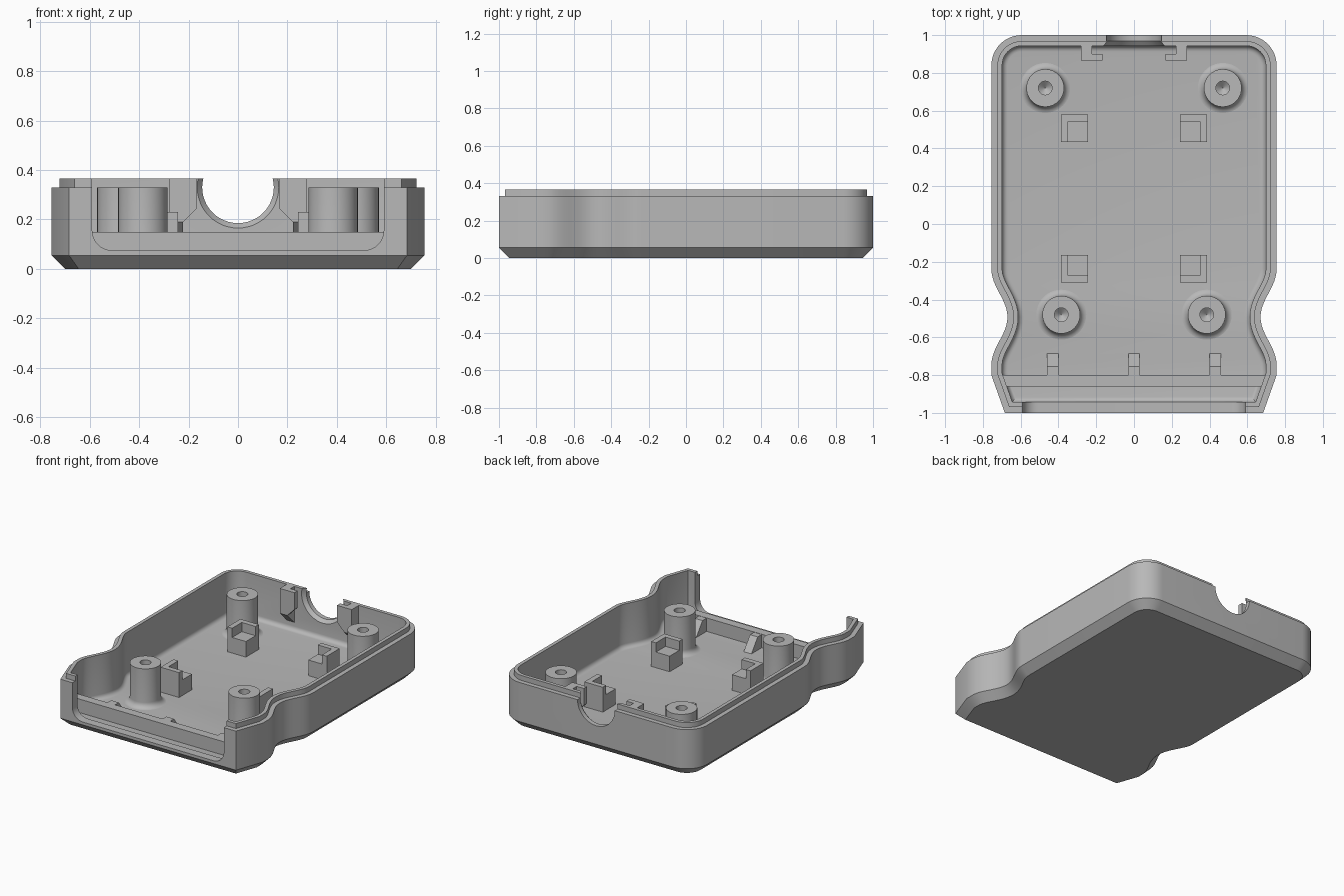
import bpy, bmesh, math
from mathutils import Vector

cube = bpy.data.objects.get("Cube")
if cube:
    bpy.data.objects.remove(cube, do_unlink=True)

grey = bpy.data.materials.new("plain_grey")
grey.use_nodes = True
colour = (0.48, 0.48, 0.48, 1)
grey.diffuse_color = colour
grey.node_tree.nodes["Principled BSDF"].inputs["Base Color"].default_value = colour

FLOOR, STEP, RIM = 0.055, 0.33, 0.365


def finish(name, bm):
    bmesh.ops.recalc_face_normals(bm, faces=bm.faces)
    mesh = bpy.data.meshes.new(name)
    bm.to_mesh(mesh)
    bm.free()
    mesh.materials.append(grey)
    obj = bpy.data.objects.new(name, mesh)
    bpy.context.collection.objects.link(obj)
    return obj


def loft(bm, rings, cap=True):
    loops = [[bm.verts.new(p) for p in ring] for ring in rings]
    for a, b in zip(loops, loops[1:]):
        for i in range(len(a)):
            j = (i + 1) % len(a)
            bm.faces.new((a[i], a[j], b[j], b[i]))
    if cap:
        bm.faces.new(loops[0])
        bm.faces.new(loops[-1])


def prism(name, points, place, start, end):
    # Extrude a 2D profile between two depths
    bm = bmesh.new()
    loft(bm, [[place(u, v, d) for u, v in points] for d in (start, end)])
    return finish(name, bm)


def along_x(u, v, d):
    return (d, u, v)


def along_y(u, v, d):
    return (u, d, v)


def along_z(u, v, d):
    return (u, v, d)


def box(name, x, y, z):
    pts = [(x[0], y[0]), (x[1], y[0]), (x[1], y[1]), (x[0], y[1])]
    return prism(name, pts, along_z, *z)


def arc(cx, cy, r, a0, a1, n):
    angles = [math.radians(a0 + (a1 - a0) * i / n) for i in range(n + 1)]
    return [(cx + r * math.cos(a), cy + r * math.sin(a)) for a in angles]


def smooth(obj, angle=30):
    bpy.ops.object.select_all(action='DESELECT')
    obj.select_set(True)
    bpy.context.view_layer.objects.active = obj
    bpy.ops.object.shade_smooth_by_angle(angle=math.radians(angle))


def cut(obj, cutter):
    mod = obj.modifiers.new("cut", 'BOOLEAN')
    mod.operation, mod.solver, mod.object = 'DIFFERENCE', 'EXACT', cutter
    bpy.context.view_layer.objects.active = obj
    bpy.ops.object.modifier_apply(modifier=mod.name)
    bpy.data.objects.remove(cutter, do_unlink=True)


# Plan outline: tapered nose, waisted sides, round rear corners
half = [(0.684, -1.0), (0.755, -0.80)]
for i in range(25):
    t = i / 24
    half.append((0.755 - 0.0425 * (1 - math.cos(math.tau * t)), -0.745 + 0.505 * t))
half += arc(0.595, 0.84, 0.16, 0, 90, 12)
outline = [Vector(p) for p in half] + [Vector((-x, y)) for x, y in reversed(half)]


def inset(d, z):
    ring = []
    for i, p in enumerate(outline):
        a = (p - outline[i - 1]).normalized()
        b = (outline[(i + 1) % len(outline)] - p).normalized()
        na, nb = Vector((-a.y, a.x)), Vector((-b.y, b.x))
        q = p + (na + nb) * d / (1 + na.dot(nb))
        ring.append((q.x, q.y, z))
    return ring


# Tray: chamfered base, stepped rim, hollow inside with filleted floor
levels = [(0.055, 0), (0, FLOOR), (0, STEP), (0.032, STEP), (0.032, RIM), (0.057, RIM)]
levels += [(0.087 + u, FLOOR + 0.03 + v) for u, v in arc(0, 0, 0.03, 180, 270, 5)]
bm = bmesh.new()
loft(bm, [inset(d, z) for d, z in levels])
tray = finish("tray", bm)

# Front opening with rounded lower corners
u_shape = arc(-0.51, 0.155, 0.08, 180, 270, 8) + arc(0.51, 0.155, 0.08, 270, 360, 8)
u_shape += [(0.59, 0.5), (-0.59, 0.5)]
cut(tray, prism("front_cutter", u_shape, along_y, -1.1, -0.91))

# Round cable notch at the rear, flaring inward
bm = bmesh.new()
loft(bm, [[(x, y, z) for x, z in arc(0, 0.33, r, 0, 360, 48)[:-1]]
          for r, y in ((0.145, 1.1), (0.145, 0.968), (0.165, 0.943), (0.165, 0.9))])
cut(tray, finish("notch_cutter", bm))
smooth(tray)

# Panel retaining bar with small gussets behind it
box("panel_bar", (-0.708, 0.708), (-0.86, -0.80), (0.04, 0.15))
gusset = [(-0.81, 0.04), (-0.81, 0.148), (-0.755, 0.148), (-0.685, FLOOR), (-0.685, 0.04)]
for i, x in enumerate((-0.43, 0, 0.43)):
    prism(f"bar_gusset_{i + 1}", gusset, along_x, x - 0.03, x + 0.03)


# Screw posts: filleted foot, drilled top
def post(name, cx, cy):
    profile = [(0.001, 0.10), (0.036, 0.13), (0.036, STEP), (0.10, STEP)]
    profile += [(0.14 + u, FLOOR + 0.039 + v) for u, v in arc(0, 0, 0.04, 180, 270, 6)]
    bm = bmesh.new()
    loft(bm, [[(x, y, z) for x, y in arc(cx, cy, r, 0, 360, 40)[:-1]] for r, z in profile])
    smooth(finish(name, bm))


for side, s in (("left", 1), ("right", -1)):
    post(f"rear_post_{side}", 0.47 * s, 0.72)
    post(f"front_post_{side}", 0.385 * s, -0.48)

    # Board rests: low ledge with a taller corner wall on the outside
    for end, cy, e in (("rear", 0.507, 1), ("front", -0.237, -1)):
        ring = [(-0.072, -0.072), (0.035, -0.072), (0.035, 0.035), (-0.072, 0.035)]
        wall = [(0.035, -0.072), (0.072, -0.072), (0.072, 0.072),
                (-0.072, 0.072), (-0.072, 0.035), (0.035, 0.035)]
        for part, pts, top in (("ledge", ring, 0.165), ("wall", wall, 0.23)):
            pts = [(s * (0.315 + x), cy + e * y) for x, y in pts]
            prism(f"{end}_rest_{part}_{side}", pts, along_z, 0.04, top)

    # Rear clip: leg on the wall with sloped foot, arm hooking inward
    leg = [(0.865, RIM), (0.865, 0.19), (0.955, 0.10), (0.955, RIM)]
    prism(f"clip_leg_{side}", leg, along_x, s * 0.222, s * 0.28)
    arm = [(s * 0.222, 0.19), (s * 0.166, 0.246), (s * 0.166, RIM), (s * 0.222, RIM)]
    prism(f"clip_arm_{side}", arm, along_y, 0.865, 0.90)
